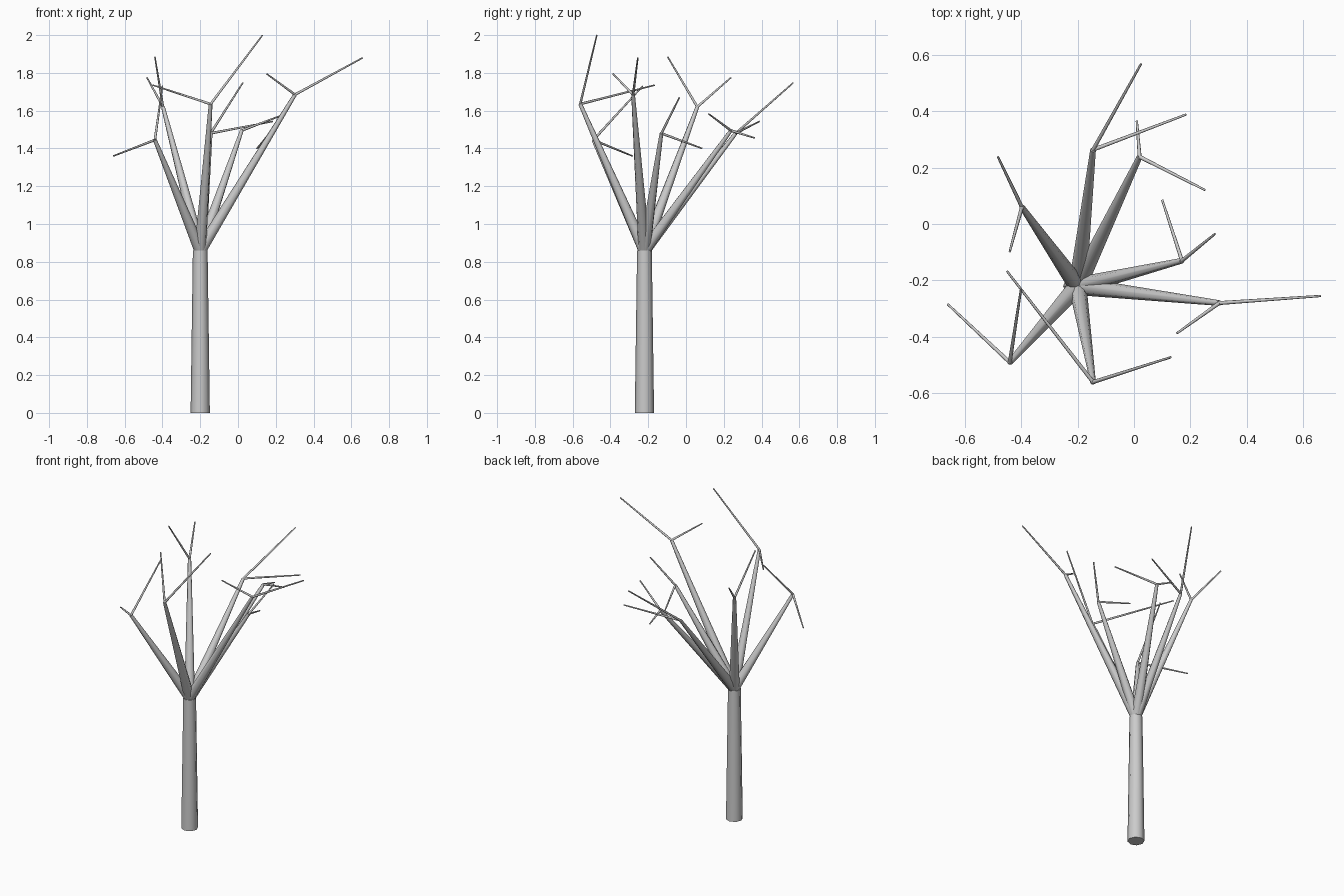
import bpy
import bmesh
from math import radians
from mathutils import Vector

if "Cube" in bpy.data.objects:
    bpy.data.objects.remove(bpy.data.objects["Cube"])

SIDES = 8
FORK = Vector((-0.20, -0.22, 0.86))


def limb(bm, start, end, r1, r2):
    """Add a tapered limb between two points."""
    start, end = Vector(start), Vector(end)
    axis = end - start
    mat = axis.to_track_quat('Z', 'Y').to_matrix().to_4x4()
    mat.translation = (start + end) / 2
    bmesh.ops.create_cone(bm, cap_ends=True, segments=SIDES, radius1=r1,
                          radius2=r2, depth=axis.length, matrix=mat)


def finish(bm, name):
    mesh = bpy.data.meshes.new(name)
    bm.to_mesh(mesh)
    bm.free()
    obj = bpy.data.objects.new(name, mesh)
    bpy.context.collection.objects.link(obj)
    bpy.ops.object.select_all(action='DESELECT')
    obj.select_set(True)
    bpy.context.view_layer.objects.active = obj
    bpy.ops.object.shade_smooth_by_angle(angle=radians(50))


# Trunk
bm = bmesh.new()
limb(bm, (FORK.x, FORK.y, 0), FORK, 0.051, 0.039)
finish(bm, "trunk")

# Each branch: elbow point, then the tips of its two twigs
branches = [
    ((0.17, -0.13, 1.48), (0.10, 0.085, 1.40), (0.287, -0.035, 1.67)),
    ((0.302, -0.28, 1.685), (0.66, -0.255, 1.88), (0.152, -0.387, 1.795)),
    ((-0.145, -0.56, 1.635), (0.13, -0.472, 2.0), (-0.45, -0.167, 1.735)),
    ((-0.44, -0.49, 1.445), (-0.66, -0.284, 1.36), (-0.40, -0.23, 1.73)),
    ((-0.397, 0.06, 1.62), (-0.44, -0.097, 1.885), (-0.482, 0.238, 1.775)),
    ((-0.145, 0.263, 1.48), (0.025, 0.567, 1.747), (0.185, 0.388, 1.543)),
    ((0.02, 0.238, 1.495), (0.01, 0.365, 1.455), (0.252, 0.12, 1.583)),
]

for i, (elbow, *tips) in enumerate(branches, 1):
    # Main branch
    bm = bmesh.new()
    limb(bm, FORK, elbow, 0.032, 0.010)
    finish(bm, f"branch_{i}")
    # Pair of thin twigs
    bm = bmesh.new()
    for tip in tips:
        limb(bm, elbow, tip, 0.007, 0.004)
    finish(bm, f"twigs_{i}")
